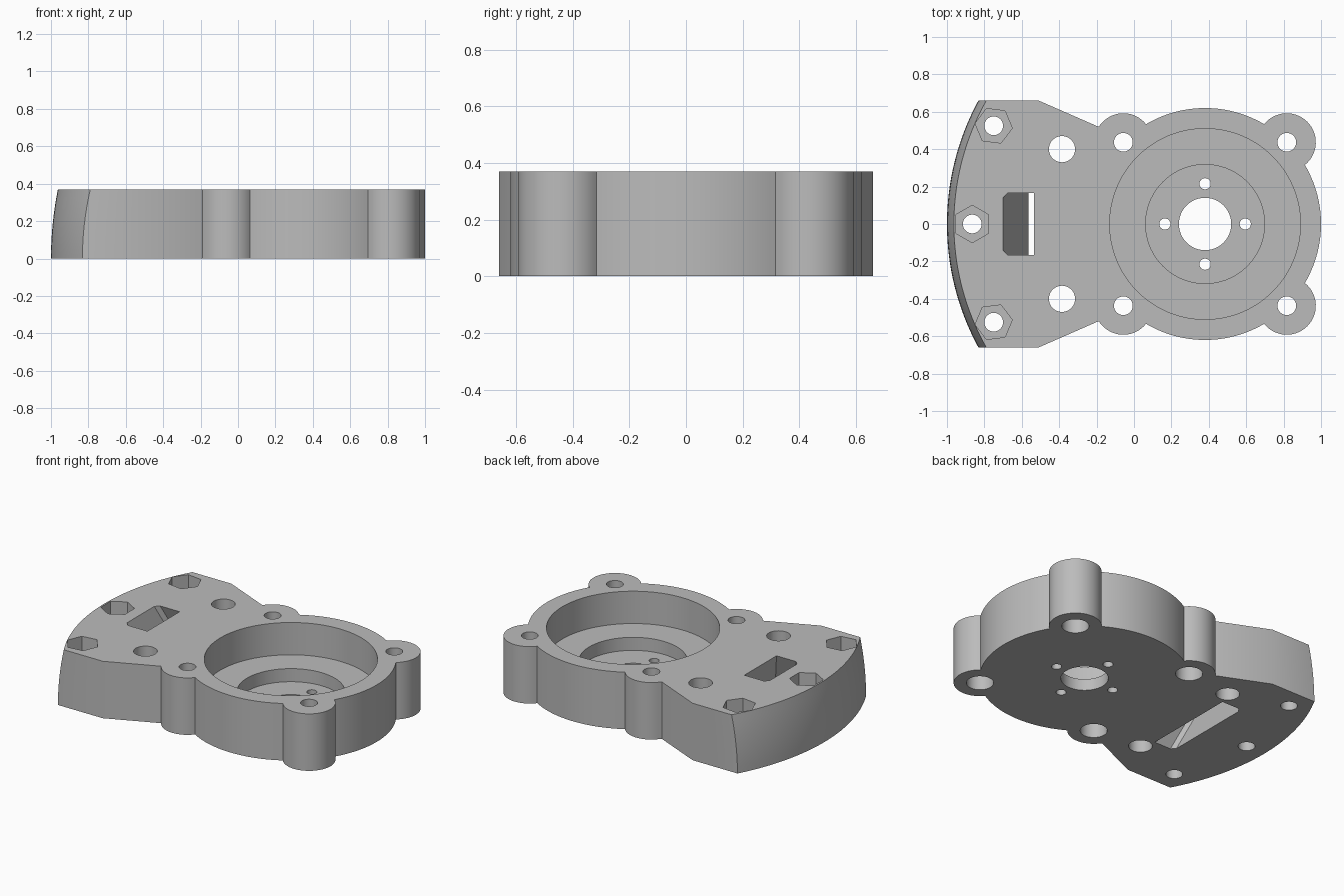
import bpy, bmesh
from math import sin, cos, asin, acos, radians, degrees, sqrt

cube = bpy.data.objects.get("Cube")
if cube:
    bpy.data.objects.remove(cube, do_unlink=True)

H = 0.37              # plate thickness
CX = 0.38             # motor pocket centre
R, D, LUG = 0.62, 0.618, 0.155   # rim radius, lug distance, lug radius
EDGE = 0.66           # half width of the wide end

grey = bpy.data.materials.new("light_grey")
grey.use_nodes = True
grey.diffuse_color = (0.5, 0.5, 0.5, 1)
grey.node_tree.nodes["Principled BSDF"].inputs["Base Color"].default_value = (0.5, 0.5, 0.5, 1)


def arc(x, y, r, a0, a1, n):
    """Points from a0 towards a1 in degrees, last point left out."""
    angles = [radians(a0 + (a1 - a0) * i / n) for i in range(n)]
    return [(x + r * cos(a), y + r * sin(a)) for a in angles]


def loft(name, rings):
    """Closed solid through a stack of (points, z) rings."""
    bm = bmesh.new()
    loops = [[bm.verts.new((x, y, z)) for x, y in pts] for pts, z in rings]
    bm.faces.new(loops[0][::-1])
    bm.faces.new(loops[-1])
    for low, high in zip(loops, loops[1:]):
        n = len(low)
        for i in range(n):
            j = (i + 1) % n
            bm.faces.new((low[i], low[j], high[j], high[i]))
    bmesh.ops.recalc_face_normals(bm, faces=bm.faces)
    mesh = bpy.data.meshes.new(name)
    bm.to_mesh(mesh)
    bm.free()
    mesh.materials.append(grey)
    obj = bpy.data.objects.new(name, mesh)
    bpy.context.collection.objects.link(obj)
    return obj


def outline(z):
    """Plan outline; the curved end pulls in towards the top."""
    end_r = 1.38 - 0.037 * (z / H) ** 2
    on_rim = degrees(acos((R * R + D * D - LUG * LUG) / (2 * R * D)))
    on_lug = 180 - degrees(acos((LUG * LUG + D * D - R * R) / (2 * LUG * D)))
    d = D / sqrt(2)
    half = arc(CX, 0, R, 0, 45 - on_rim, 16)
    half += arc(CX + d, d, LUG, 45 - on_lug, 45 + on_lug, 28)
    half += arc(CX, 0, R, 45 + on_rim, 135 - on_rim, 28)
    half += arc(CX - d, d, LUG, 135 - on_lug, 148, 18)
    half += [(-0.19, 0.52), (-0.51, EDGE)]
    half += arc(CX, 0, end_r, 180 - degrees(asin(EDGE / end_r)), 180, 20)
    tip = [(CX - end_r, 0)]
    return half + tip + [(x, -y) for x, y in half[:0:-1]]


plate = loft("mounting_plate", [(outline(H * i / 8), H * i / 8) for i in range(9)])
bpy.context.view_layer.objects.active = plate


def cut(cutter):
    cutter.hide_render = True
    mod = plate.modifiers.new("cut", "BOOLEAN")
    mod.operation = "DIFFERENCE"
    mod.solver = "EXACT"
    mod.object = cutter
    bpy.ops.object.modifier_apply(modifier=mod.name)
    bpy.data.objects.remove(cutter, do_unlink=True)


def bore(x, y, r, z0=-0.1, z1=H + 0.1, n=40, turn=0):
    pts = arc(x, y, r, turn, turn + 360, n)
    cut(loft("cutter", [(pts, z0), (pts, z1)]))


# Stepped round pocket and shaft hole
bore(CX, 0, 0.51, z0=0.16, n=96)
bore(CX, 0, 0.318, z0=0.075, n=72)
bore(CX, 0, 0.14, n=48)

# Small screw holes around the shaft
for x, y in arc(CX, 0, 0.215, 0, 360, 4):
    bore(x, y, 0.03, n=24)

# Lug holes with wider bores underneath
for x, y in arc(CX, 0, D, 45, 405, 4):
    bore(x, y, 0.05)
    bore(x, y, 0.08, z1=0.2)

# Plain holes in the neck
for side in (-1, 1):
    bore(-0.385, side * 0.4, 0.07)

# Bolt holes with hexagonal nut pockets along the curved end
for x, y, turn in ((-0.865, 0, 90), (-0.75, 0.525, 112.8), (-0.75, -0.525, 67.2)):
    bore(x, y, 0.05)
    bore(x, y, 0.1, z0=H - 0.15, n=6, turn=turn)


# Sloping slot, wider underneath
def slot_ring(z):
    t = z / H
    h = 0.31 - 0.145 * t
    x0, x1, c = -0.565 - 0.135 * t, -0.42 - 0.115 * t, 0.025
    return [(x0, -h + c), (x0 + c, -h), (x1, -h), (x1, h), (x0 + c, h), (x0, h - c)], z


cut(loft("cutter", [slot_ring(-0.02), slot_ring(H + 0.02)]))

# Smooth round walls, crisp edges
bpy.ops.object.select_all(action="DESELECT")
plate.select_set(True)
bpy.ops.object.shade_smooth_by_angle(angle=radians(25))
